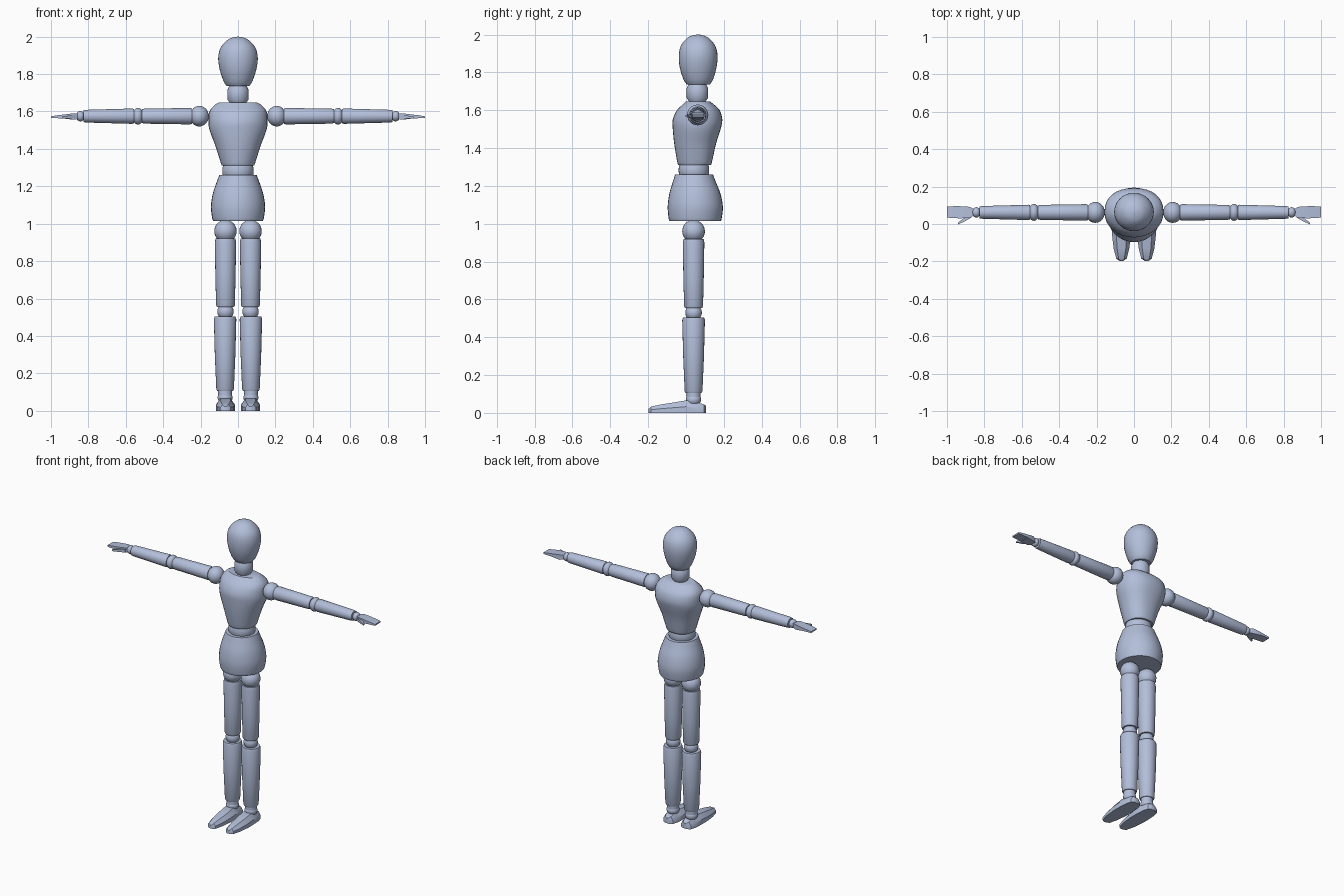
import bpy, bmesh
from math import sin, cos, pi, copysign
from mathutils import Vector, Matrix

cube = bpy.data.objects.get("Cube")
if cube:
    bpy.data.objects.remove(cube, do_unlink=True)

mat = bpy.data.materials.new("blue_grey")
mat.use_nodes = True
COLOUR = (0.45, 0.52, 0.70, 1)
mat.diffuse_color = COLOUR
mat.node_tree.nodes["Principled BSDF"].inputs["Base Color"].default_value = COLOUR

ALONG_X = Matrix(((0, 0, 1), (0, 1, 0), (-1, 0, 0)))  # turns local z to world x


def finish(name, bm, angle=35):
    bmesh.ops.recalc_face_normals(bm, faces=bm.faces)
    mesh = bpy.data.meshes.new(name)
    bm.to_mesh(mesh)
    bm.free()
    mesh.materials.append(mat)
    ob = bpy.data.objects.new(name, mesh)
    bpy.context.collection.objects.link(ob)
    bpy.ops.object.select_all(action='DESELECT')
    bpy.context.view_layer.objects.active = ob
    ob.select_set(True)
    bpy.ops.object.shade_smooth_by_angle(angle=angle * pi / 180)
    return ob


def spline(rows, steps):
    """Smooth curve through the rows."""
    if steps < 2:
        return rows
    pts = [rows[0], *rows, rows[-1]]
    out = []
    for a, b, c, d in zip(pts, pts[1:], pts[2:], pts[3:]):
        for i in range(steps):
            t = i / steps
            out.append([q + t / 2 * (r - p + t * (2*p - 5*q + 4*r - s + t * (3*q - p - 3*r + s)))
                        for p, q, r, s in zip(a, b, c, d)])
    return out + [rows[-1]]


def loft(name, rows, steps=1, sides=32, power=2, at=(0, 0, 0), turn=None):
    """Rows are: height, half width in x, lowest y, highest y."""
    bm = bmesh.new()
    rings = []
    for z, rx, y0, y1 in spline(rows, steps):
        ring = []
        for i in range(sides):
            a = 2 * pi * i / sides
            e = 2 / power if sin(a) > 0 else 1
            x, y = [copysign(abs(f) ** e, f) for f in (cos(a), sin(a))]
            v = Vector((x * rx, (y0 + y1) / 2 + y * (y1 - y0) / 2, z))
            ring.append(bm.verts.new((turn @ v if turn else v) + Vector(at)))
        rings.append(ring)
    for a, b in zip(rings, rings[1:]):
        for i in range(sides):
            j = (i + 1) % sides
            bm.faces.new((a[i], a[j], b[j], b[i]))
    bm.faces.new(rings[0])
    bm.faces.new(rings[-1])
    return finish(name, bm)


def tube(name, rows, **kw):
    return loft(name, [(z, r, -r, r) for z, r in rows], sides=24, **kw)


def ball(name, at, size):
    bm = bmesh.new()
    bmesh.ops.create_uvsphere(bm, u_segments=24, v_segments=14, radius=1)
    bmesh.ops.scale(bm, vec=size, verts=bm.verts)
    bmesh.ops.translate(bm, vec=at, verts=bm.verts)
    return finish(name, bm)


def slab(name, sections):
    """Box-like strip: each section is x, y0, y1, z0, z1."""
    bm = bmesh.new()
    rings = [[bm.verts.new((x, y, z)) for y, z in ((y0, z0), (y1, z0), (y1, z1), (y0, z1))]
             for x, y0, y1, z0, z1 in sections]
    for a, b in zip(rings, rings[1:]):
        for i in range(4):
            j = (i + 1) % 4
            bm.faces.new((a[i], a[j], b[j], b[i]))
    bm.faces.new(rings[0])
    bm.faces.new(rings[-1])
    return finish(name, bm)


# Head, neck and trunk
loft("head", [(1.735, 0.06, 0.005, 0.125), (1.76, 0.076, -0.012, 0.142),
              (1.82, 0.097, -0.032, 0.16), (1.885, 0.106, -0.038, 0.167),
              (1.94, 0.094, -0.028, 0.155), (1.98, 0.06, 0.004, 0.122),
              (1.995, 0.03, 0.033, 0.093), (2.0, 0.004, 0.06, 0.068)], steps=3)
tube("neck", [(1.64, 0.04), (1.665, 0.057), (1.715, 0.057), (1.74, 0.045)], at=(0, 0.06, 0))
loft("chest", [(1.31, 0.085, -0.04, 0.13), (1.325, 0.092, -0.046, 0.137),
               (1.42, 0.122, -0.062, 0.158), (1.5, 0.152, -0.07, 0.183),
               (1.55, 0.158, -0.07, 0.192), (1.6, 0.153, -0.048, 0.178),
               (1.632, 0.128, -0.015, 0.145), (1.647, 0.105, 0.0, 0.125)],
     steps=3, power=2.3)
loft("waist", [(1.25, 0.075, -0.03, 0.115), (1.265, 0.083, -0.038, 0.122),
               (1.3, 0.083, -0.038, 0.122), (1.32, 0.075, -0.03, 0.115)], steps=2)
loft("hips", [(1.015, 0.133, -0.087, 0.185), (1.03, 0.138, -0.092, 0.189),
              (1.09, 0.145, -0.097, 0.195), (1.16, 0.135, -0.088, 0.182),
              (1.22, 0.115, -0.07, 0.158), (1.26, 0.1, -0.058, 0.143)], steps=3)


def foot(name, x):
    # Flat sole outline, with a narrower sloping top
    outline = [(-0.197, 0.01, 0.022), (-0.185, 0.028, 0.033), (-0.13, 0.042, 0.045),
               (-0.06, 0.05, 0.056), (0.0, 0.05, 0.066), (0.06, 0.046, 0.055),
               (0.095, 0.036, 0.045), (0.107, 0.016, 0.036)]
    bm = bmesh.new()
    rings = []
    for y, w, h in outline:
        section = ((-1, 0), (-1, 0.5), (-0.55, 1), (0.55, 1), (1, 0.5), (1, 0))
        rings.append([bm.verts.new((x + w * u, y, h * v)) for u, v in section])
    for a, b in zip(rings, rings[1:]):
        for i in range(6):
            j = (i + 1) % 6
            bm.faces.new((a[i], a[j], b[j], b[i]))
    bm.faces.new(rings[0])
    bm.faces.new(rings[-1])
    finish(name, bm)


for side, s in (("left", 1), ("right", -1)):
    # Leg
    leg = (s * 0.067, 0.04, 0)
    ball(side + "_hip_joint", (leg[0], 0.04, 0.96), (0.06, 0.06, 0.06))
    tube(side + "_thigh", [(0.555, 0.046), (0.565, 0.05), (0.72, 0.054),
                           (0.9, 0.057), (0.92, 0.053)], at=leg)
    ball(side + "_knee_joint", (leg[0], 0.04, 0.53), (0.044, 0.044, 0.044))
    shin = (s * 0.069, 0.04, 0)
    tube(side + "_shin", [(0.105, 0.042), (0.115, 0.047), (0.3, 0.055),
                          (0.49, 0.06), (0.505, 0.055)], at=shin)
    tube(side + "_ankle", [(0.065, 0.037), (0.11, 0.037)], at=shin)
    ball(side + "_ankle_joint", (shin[0], 0.04, 0.07), (0.04, 0.04, 0.035))
    foot(side + "_foot", s * 0.067)

    # Arm
    turn = Matrix.Diagonal((s, 1, 1)) @ ALONG_X
    arm = (0, 0.062, 1.575)
    ball(side + "_shoulder_joint", (s * 0.207, *arm[1:]), (0.051, 0.056, 0.055))
    tube(side + "_upper_arm", [(0.245, 0.04), (0.255, 0.044), (0.5, 0.04), (0.512, 0.037)],
         at=arm, turn=turn)
    ball(side + "_elbow_joint", (s * 0.535, *arm[1:]), (0.03, 0.045, 0.045))
    tube(side + "_forearm", [(0.555, 0.038), (0.565, 0.041), (0.81, 0.034), (0.825, 0.032)],
         at=arm, turn=turn)
    ball(side + "_wrist_joint", (s * 0.843, *arm[1:]), (0.023, 0.028, 0.028))

    # Hand
    slab(side + "_palm", [(s * 0.855, 0.045, 0.08, 1.56, 1.588),
                          (s * 0.88, 0.033, 0.092, 1.556, 1.59),
                          (s * 0.93, 0.03, 0.095, 1.562, 1.584)])
    slab(side + "_fingers", [(s * 0.93, 0.03, 0.095, 1.563, 1.584),
                             (s * 0.965, 0.032, 0.095, 1.564, 1.58),
                             (s * 1.0, 0.034, 0.094, 1.565, 1.574)])
    slab(side + "_thumb", [(s * 0.868, 0.035, 0.06, 1.562, 1.582),
                           (s * 0.905, 0.014, 0.034, 1.562, 1.578),
                           (s * 0.94, -0.002, 0.008, 1.564, 1.574)])
